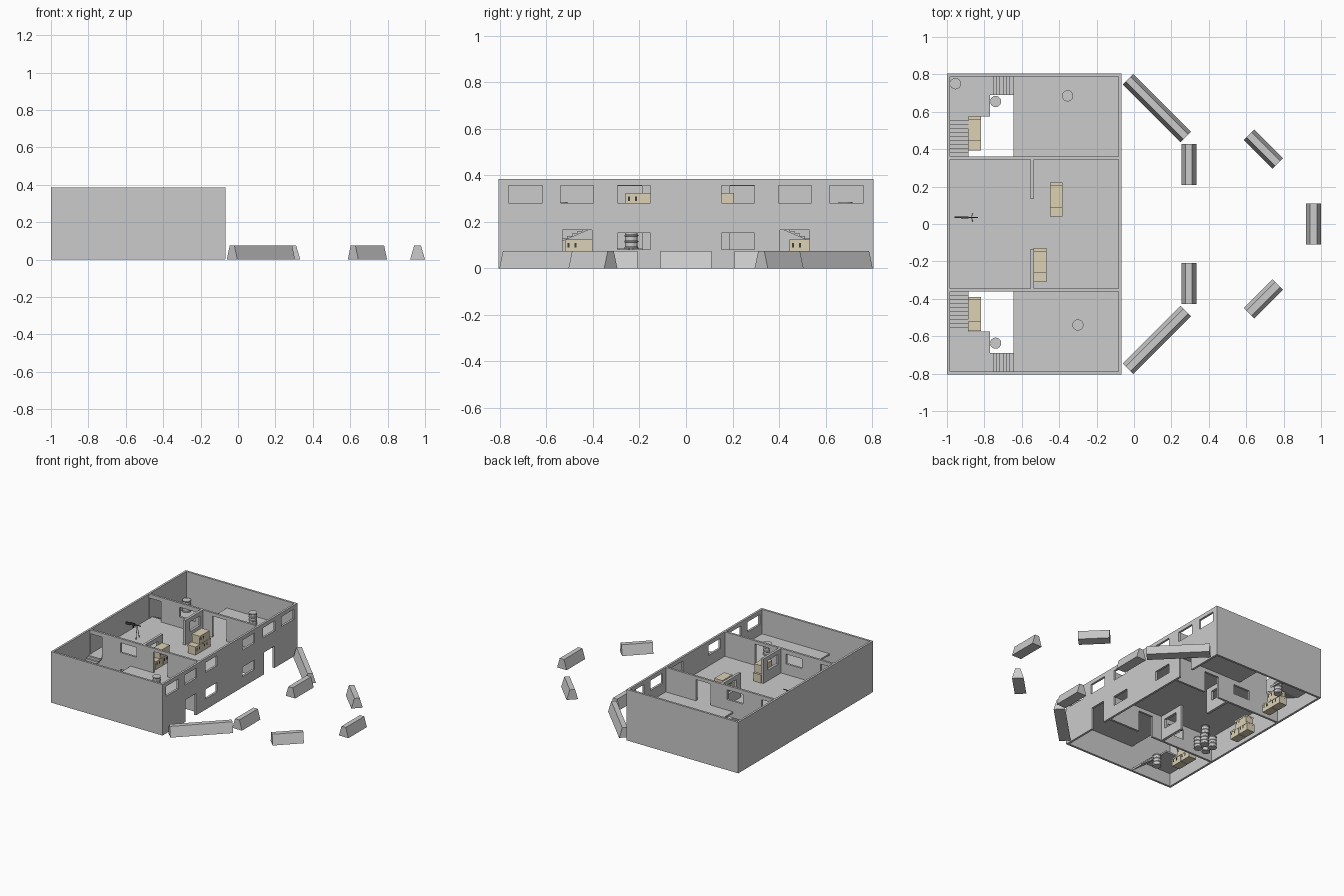
import bpy, bmesh, math
from mathutils import Vector, Matrix

if "Cube" in bpy.data.objects:
    bpy.data.objects.remove(bpy.data.objects["Cube"])

H, FLOOR, T = 0.385, 0.2, 0.016      # wall height, upper floor level, wall thickness
X0, X1, Y1 = -1.0, -0.067, 0.805


def material(name, color):
    m = bpy.data.materials.new(name)
    m.diffuse_color = color
    m.use_nodes = True
    m.node_tree.nodes["Principled BSDF"].inputs["Base Color"].default_value = m.diffuse_color
    return m


TAN = material("tan_wood", (0.72, 0.64, 0.47, 1))
DARK = material("dark_metal", (0.05, 0.05, 0.05, 1))


def finish(name, bm, mat=None):
    bmesh.ops.recalc_face_normals(bm, faces=bm.faces)
    me = bpy.data.meshes.new(name)
    bm.to_mesh(me)
    bm.free()
    ob = bpy.data.objects.new(name, me)
    bpy.context.collection.objects.link(ob)
    if mat:
        me.materials.append(mat)
    return ob


def boxes(name, extents, mat=None):
    """One mesh from boxes given as (x0, x1, y0, y1, z0, z1)."""
    bm = bmesh.new()
    for x0, x1, y0, y1, z0, z1 in extents:
        m = Matrix.Translation(((x0 + x1) / 2, (y0 + y1) / 2, (z0 + z1) / 2))
        m = m @ Matrix.Diagonal((abs(x1 - x0), abs(y1 - y0), abs(z1 - z0), 1))
        bmesh.ops.create_cube(bm, size=1, matrix=m)
    return finish(name, bm, mat)


def cut(ob, extents):
    """Cut box-shaped openings out of an object."""
    cutter = boxes("cutter", extents)
    cutter.hide_render = True
    mod = ob.modifiers.new("openings", 'BOOLEAN')
    mod.operation, mod.solver, mod.object = 'DIFFERENCE', 'EXACT', cutter
    dg = bpy.context.evaluated_depsgraph_get()
    me = bpy.data.meshes.new_from_object(ob.evaluated_get(dg))
    ob.modifiers.clear()
    ob.data = me
    bpy.data.objects.remove(cutter)


def prism(name, pts, sweep):
    bm = bmesh.new()
    f = bm.faces.new([bm.verts.new(p) for p in pts])
    r = bmesh.ops.extrude_face_region(bm, geom=[f])
    bmesh.ops.translate(bm, vec=sweep, verts=[v for v in r["geom"] if isinstance(v, bmesh.types.BMVert)])
    return finish(name, bm)


def stairs(name, start, run, rise, steps, sweep):
    """Stepped top with a sloped underside."""
    start, run, up = Vector(start), Vector(run), Vector((0, 0, 1))
    pts = [start]
    for i in range(steps):
        pts.append(start + run * (i / steps) + up * rise * (i + 1) / steps)
        pts.append(start + run * ((i + 1) / steps) + up * rise * (i + 1) / steps)
    pts.append(start + run + up * (rise - rise / steps))
    return prism(name, pts, sweep)


# outer shell, open at top and bottom
outer = boxes("outer_walls", [(X0, X1, -Y1, Y1, 0, H)])
holes = [(X0 + T, X1 - T, -Y1 + T, Y1 - T, -0.1, H + 0.1)]
cut(outer, holes)
holes = []
for s in (-1, 1):
    for a, b in ((0.152, 0.295), (0.397, 0.54), (0.617, 0.763)):
        holes.append((X1 - 0.05, X1 + 0.05, *sorted((s * a, s * b)), 0.28, 0.355))
    holes.append((X1 - 0.05, X1 + 0.05, *sorted((s * 0.152, s * 0.295)), 0.08, 0.152))
    holes.append((X1 - 0.05, X1 + 0.05, *sorted((s * 0.405, s * 0.53)), -0.05, 0.165))
cut(outer, holes)

# upper floor with two stairwells
floor = boxes("upper_floor", [(X0 + T, X1 - T, -Y1 + T, Y1 - T, FLOOR - 0.012, FLOOR)])
cut(floor, [(X0, -0.645, *sorted((s * 0.36, s * (Y1 + 0.01))), 0.1, 0.3) for s in (-1, 1)])

for s, side in ((-1, "front"), (1, "back")):
    def ys(a, b):
        return sorted((s * a, s * b))

    # cross partition with doors and windows on both storeys
    wall = boxes(side + "_partition", [(X0 + T, X1 - T, *ys(0.344, 0.36), 0, H)])
    holes = [(-0.985 + 0.005, -0.885, *ys(0.3, 0.4), FLOOR, 0.355)]
    for z in (0, FLOOR):
        holes.append((-0.73, -0.595, *ys(0.3, 0.4), z + 0.08, z + 0.153))
        holes.append((-0.455, -0.335, *ys(0.3, 0.4), z - (0.05 if z == 0 else 0), z + 0.16))
    cut(wall, holes)

    # short screen wall in the middle room
    screen = boxes(side + "_screen_wall", [(-0.553, -0.534, *ys(0.135, 0.344), 0, H)])
    cut(screen, [(-0.6, -0.5, *ys(0.19, 0.31), z + 0.08, z + 0.153) for z in (0, FLOOR)])

    # two flights and a landing
    L = 0.11
    stairs(side + "_lower_flight", (-0.645, s * 0.69, 0), (-0.125, 0, 0), L, 7, (0, s * 0.099, 0))
    stairs(side + "_upper_flight", (-0.984, s * 0.575, L - 0.012), (0, -s * 0.215, 0),
           FLOOR - L + 0.012, 10, (0.099, 0, 0))
    boxes(side + "_landing", [(X0 + T, -0.77, *ys(0.575, Y1 - T), L - 0.012, L)])


# crates, two below and one on top, with grip slots
def crate_stack(name, x, y, z):
    w, h = 0.064, 0.062
    spans = [(y, y + 0.088, z), (y + 0.092, y + 0.18, z), (y + 0.05, y + 0.165, z + h)]
    parts, grips = [], []
    for a, b, zz in spans:
        parts.append((x - w / 2, x + w / 2, a, b, zz, zz + h - 0.012))
        parts.append((x - w / 2 - 0.002, x + w / 2 + 0.002, a - 0.001, b + 0.001, zz + h - 0.012, zz + h))
        for g in (0.015, 0.045):
            grips.append((x + w / 2 - 0.002, x + w / 2 + 0.001, a + g - 0.005, a + g + 0.005, zz + 0.028, zz + 0.046))
    boxes(name, parts, TAN)
    boxes(name + "_grips", grips, DARK)


for i, c in enumerate([(-0.415, 0.04, FLOOR), (-0.503, -0.31, FLOOR), (-0.852, -0.57, 0),
                       (-0.852, 0.395, 0), (-0.92, -0.03, 0)]):
    crate_stack("crates_%d" % i, *c)


# ribbed barrels
def barrel(name, x, y, z, n=16):
    r, h = 0.030, 0.085
    prof = [(0, 0), (r, 0), (r, .06), (.9 * r, .1), (.9 * r, .3), (r, .33), (r, .38), (.9 * r, .41), (.9 * r, .6),
            (r, .63), (r, .68), (.9 * r, .71), (.9 * r, .9), (r, .94), (r, 1), (0, 1)]
    bm = bmesh.new()
    vs = [bm.verts.new((x + a, y, z + b * h)) for a, b in prof]
    es = [bm.edges.new(p) for p in zip(vs, vs[1:])]
    bmesh.ops.spin(bm, geom=vs + es, cent=(x, y, z), axis=(0, 0, 1), angle=math.tau, steps=n)
    bmesh.ops.remove_doubles(bm, verts=bm.verts, dist=1e-5)
    finish(name, bm)


for i, b in enumerate([(-0.355, 0.685, FLOOR), (-0.30, -0.54, FLOOR), (-0.955, 0.75, 0.11),
                       (-0.74, 0.655, 0), (-0.74, -0.637, 0), (-0.80, -0.2, 0), (-0.87, -0.2, 0),
                       (-0.80, -0.27, 0), (-0.87, -0.27, 0), (-0.835, -0.235, 0.085)]):
    barrel("barrel_%d" % i, *b)

# thin mounted gun on a bipod
boxes("mounted_gun", [(-0.96, -0.925, 0.031, 0.039, 0.283, 0.302), (-0.925, -0.885, 0.03, 0.04, 0.29, 0.306),
                      (-0.885, -0.835, 0.033, 0.037, 0.296, 0.301), (-0.905, -0.897, 0.032, 0.038, 0.27, 0.29)], DARK)
for s in (-1, 1):
    prism("gun_leg", [(-0.87, 0.034, 0.298), (-0.867, 0.034, 0.298),
                      (-0.862, 0.034 + s * 0.02, FLOOR), (-0.865, 0.034 + s * 0.02, FLOOR)], (0, 0.003, 0))


# concrete road barriers with a trapezoid section
def barrier(name, x, y, length, angle):
    ob = prism(name, [(-.04, -length / 2, 0), (.04, -length / 2, 0), (.018, -length / 2, .075),
                      (-.018, -length / 2, .075)], (0, length, 0))
    ob.location = (x, y, 0)
    ob.rotation_euler.z = math.radians(angle)


barrier("barrier_far", 0.96, 0, 0.22, 0)
for s in (-1, 1):
    barrier("barrier_near", 0.293, s * 0.318, 0.22, 0)
    barrier("barrier_outer", 0.692, s * 0.4, 0.217, s * 45)
    barrier("barrier_long", 0.1225, s * 0.62, 0.436, s * 45)
